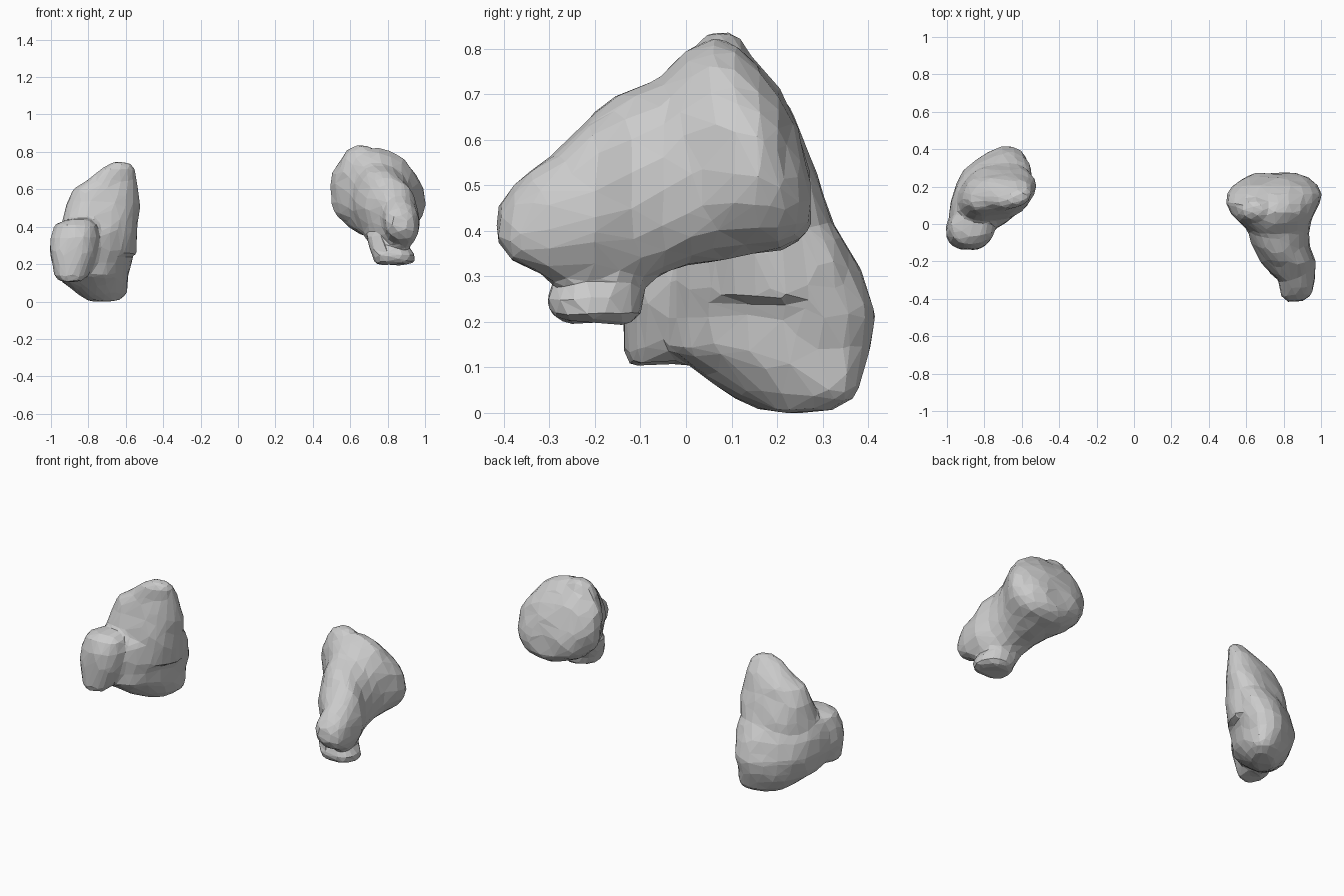
import bpy, bmesh
from math import sin, cos, pi, copysign
from mathutils import noise

SIDES = 20


def soft(v, p):
    return copysign(abs(v) ** p, v)


def loft(bm, sections, axis, lean, power=0.9):
    """Rings along an axis; each section = (pos, u_min, u_max, v_min, v_max).
    lean slants the oval inside its bounding box."""
    rings = []
    for pos, u0, u1, v0, v1 in sections:
        ring = []
        for i in range(SIDES):
            t = 2 * pi * i / SIDES
            u = (u0 + u1) / 2 + (u1 - u0) / 2 * soft(cos(t), power)
            v = (v0 + v1) / 2 + (v1 - v0) / 2 * soft(sin(t + lean), power)
            ring.append(bm.verts.new((u, v, pos) if axis == 'Z' else (u, pos, v)))
        rings.append(ring)
    faces = [bm.faces.new(rings[0]), bm.faces.new(rings[-1])]
    for a, b in zip(rings, rings[1:]):
        for i in range(SIDES):
            j = (i + 1) % SIDES
            faces.append(bm.faces.new((a[i], a[j], b[j], b[i])))
    bmesh.ops.recalc_face_normals(bm, faces=faces)


def lump(name, lofts, faces=700):
    """Fuse lofts into one lumpy faceted solid."""
    bm = bmesh.new()
    for args in lofts:
        loft(bm, *args)
    me = bpy.data.meshes.new(name)
    bm.to_mesh(me)
    bm.free()
    ob = bpy.data.objects.new(name, me)
    bpy.context.collection.objects.link(ob)
    bpy.context.view_layer.objects.active = ob
    ob.select_set(True)
    m = ob.modifiers.new("fuse", 'REMESH')
    m.mode = 'VOXEL'
    m.voxel_size = 0.012
    bpy.ops.object.modifier_apply(modifier=m.name)
    m = ob.modifiers.new("soften", 'SMOOTH')
    m.factor = 0.5
    m.iterations = 8
    bpy.ops.object.modifier_apply(modifier=m.name)
    # gentle surface bumps
    normals = [v.normal.copy() for v in ob.data.vertices]
    for v, n in zip(ob.data.vertices, normals):
        v.co += n * (0.002 + 0.009 * noise.noise(v.co * 9))
    tris = sum(len(p.vertices) - 2 for p in ob.data.polygons)
    m = ob.modifiers.new("facets", 'DECIMATE')
    m.ratio = faces / tris
    bpy.ops.object.modifier_apply(modifier=m.name)
    for p in ob.data.polygons:
        p.use_smooth = False
    ob.select_set(False)
    return ob


# Left lump: rounded lower bulge
left_bulge = [
    (0.003, -0.80, -0.64, 0.16, 0.32),
    (0.04, -0.86, -0.60, 0.10, 0.37),
    (0.10, -0.93, -0.59, 0.01, 0.395),
    (0.14, -0.96, -0.59, -0.06, 0.405),
    (0.22, -0.985, -0.57, -0.07, 0.415),
    (0.32, -0.985, -0.55, -0.06, 0.38),
    (0.39, -0.96, -0.545, -0.04, 0.34),
    (0.44, -0.90, -0.60, 0.03, 0.29),
]
# Narrower leaning peak above it
left_peak = [
    (0.25, -0.96, -0.55, 0.00, 0.33),
    (0.42, -0.94, -0.535, 0.01, 0.32),
    (0.52, -0.92, -0.53, 0.04, 0.29),
    (0.60, -0.875, -0.535, 0.06, 0.26),
    (0.66, -0.79, -0.545, 0.08, 0.23),
    (0.71, -0.72, -0.55, 0.09, 0.20),
    (0.742, -0.66, -0.58, 0.11, 0.17),
]
# Upright pad on its front
left_pad = [
    (0.108, -0.94, -0.83, -0.125, 0.0),
    (0.14, -0.98, -0.80, -0.135, 0.05),
    (0.22, -1.0, -0.76, -0.14, 0.09),
    (0.34, -1.0, -0.74, -0.135, 0.09),
    (0.41, -0.98, -0.75, -0.11, 0.08),
    (0.44, -0.92, -0.79, -0.07, 0.05),
]
lump("left_lump", [(left_bulge, 'Z', 0.5), (left_peak, 'Z', 0.28), (left_pad, 'Z', 0.1)])

# Right lump: broad rear mass tapering to a snout at the front
right_body = [
    (-0.41, 0.82, 0.91, 0.38, 0.46),
    (-0.38, 0.79, 0.945, 0.34, 0.50),
    (-0.30, 0.77, 0.965, 0.29, 0.56),
    (-0.20, 0.68, 0.965, 0.27, 0.66),
    (-0.12, 0.64, 0.935, 0.27, 0.71),
    (-0.05, 0.61, 0.93, 0.305, 0.74),
    (0.01, 0.565, 0.945, 0.325, 0.80),
    (0.06, 0.52, 0.97, 0.335, 0.825),
    (0.11, 0.49, 0.99, 0.34, 0.81),
    (0.16, 0.50, 1.00, 0.35, 0.765),
    (0.205, 0.535, 0.98, 0.36, 0.71),
    (0.245, 0.58, 0.93, 0.38, 0.62),
    (0.273, 0.65, 0.86, 0.41, 0.54),
]
# Summit set towards the inner side
right_summit = [
    (0.68, 0.53, 0.86, -0.03, 0.20),
    (0.76, 0.55, 0.80, 0.0, 0.15),
    (0.81, 0.585, 0.73, 0.02, 0.125),
    (0.833, 0.63, 0.69, 0.05, 0.10),
]
# Short stub underneath
right_stub = [
    (0.197, 0.75, 0.90, -0.26, -0.13),
    (0.215, 0.73, 0.94, -0.295, -0.10),
    (0.25, 0.72, 0.94, -0.31, -0.10),
    (0.29, 0.70, 0.91, -0.29, -0.09),
    (0.36, 0.68, 0.92, -0.27, -0.06),
]
lump("right_lump", [(right_body, 'Y', -0.15), (right_summit, 'Z', 0.0), (right_stub, 'Z', 0.0)])
